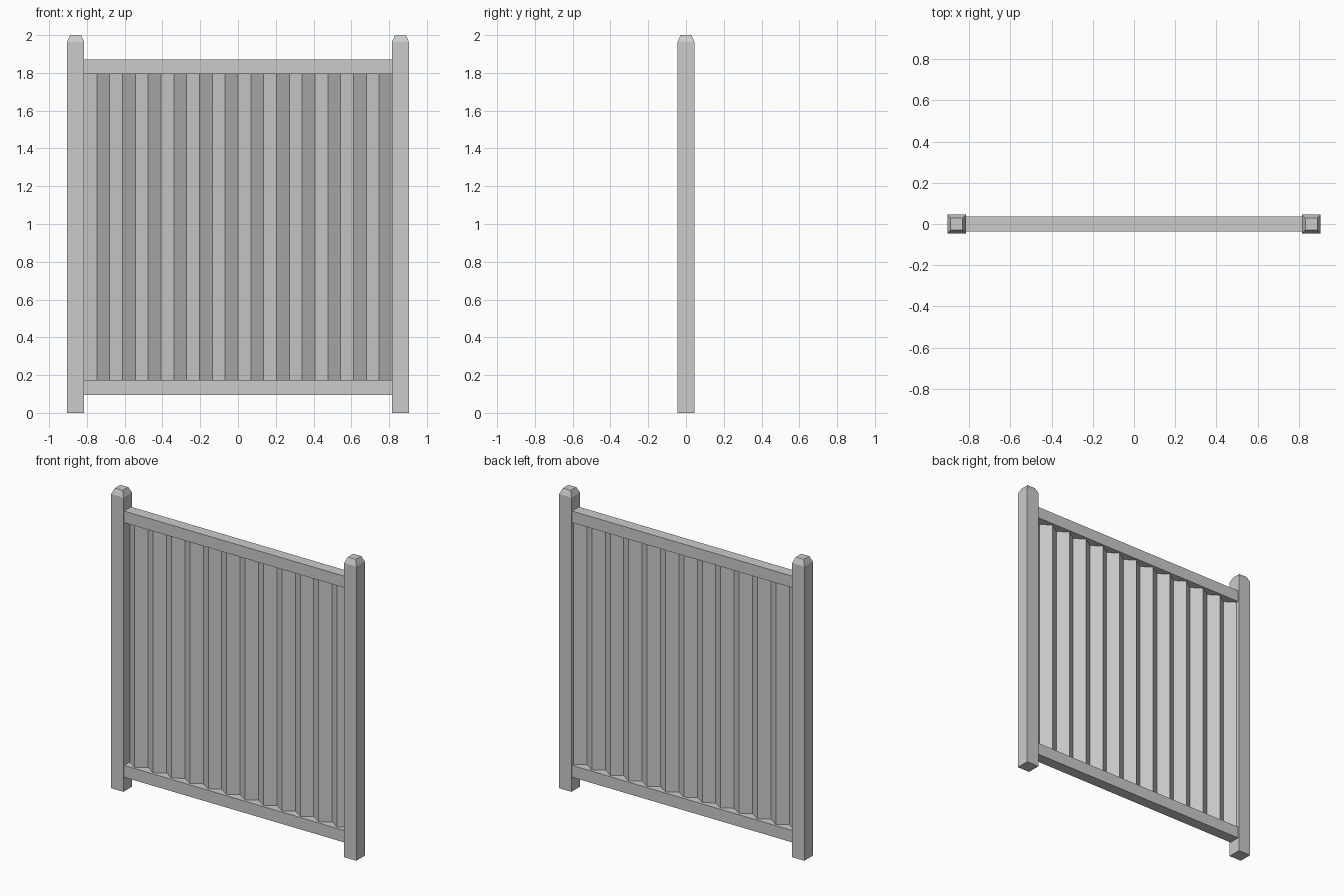
import bpy
import bmesh

if "Cube" in bpy.data.objects:
    bpy.data.objects.remove(bpy.data.objects["Cube"])


def mesh_object(name, verts, faces):
    mesh = bpy.data.meshes.new(name)
    mesh.from_pydata(verts, [], faces)
    mesh.update()
    obj = bpy.data.objects.new(name, mesh)
    bpy.context.collection.objects.link(obj)
    return obj


def stacked_rings(name, x, rings):
    """Closed solid made of square rings given as (half width, height)."""
    verts, faces = [], [(3, 2, 1, 0)]
    for h, z in rings:
        verts += [(x - h, -h, z), (x + h, -h, z), (x + h, h, z), (x - h, h, z)]
    for r in range(len(rings) - 1):
        a = r * 4
        for i in range(4):
            j = (i + 1) % 4
            faces.append((a + i, a + j, a + 4 + j, a + 4 + i))
    n = len(verts)
    faces.append((n - 4, n - 3, n - 2, n - 1))
    return mesh_object(name, verts, faces)


def box(name, size, centre):
    bm = bmesh.new()
    bmesh.ops.create_cube(bm, size=1)
    bmesh.ops.scale(bm, vec=size, verts=bm.verts)
    mesh = bpy.data.meshes.new(name)
    bm.to_mesh(mesh)
    bm.free()
    obj = bpy.data.objects.new(name, mesh)
    obj.location = centre
    bpy.context.collection.objects.link(obj)


SPAN = 0.815          # half distance between the posts
LOW, HIGH = 0.173, 1.793

# Posts with tapered tops
for side, x in (("left", -0.86), ("right", 0.86)):
    stacked_rings(side + "_post", x, [(0.0455, 0), (0.0455, 1.963), (0.029, 2.0)])

# Horizontal rails
box("top_rail", (SPAN * 2, 0.074, 0.077), (0, 0, HIGH + 0.0385))
box("bottom_rail", (SPAN * 2, 0.074, 0.079), (0, 0, LOW - 0.0395))

# Folded zigzag infill panel
FOLDS = 24
verts, faces = [], []
for i in range(FOLDS + 1):
    x = -SPAN + 2 * SPAN * i / FOLDS
    y = 0.0225 if i % 2 == 0 else -0.0225
    verts += [(x, y, LOW), (x, y, HIGH)]
    if i < FOLDS:
        a = i * 2
        faces.append((a, a + 2, a + 3, a + 1))
mesh_object("folded_panel", verts, faces)
